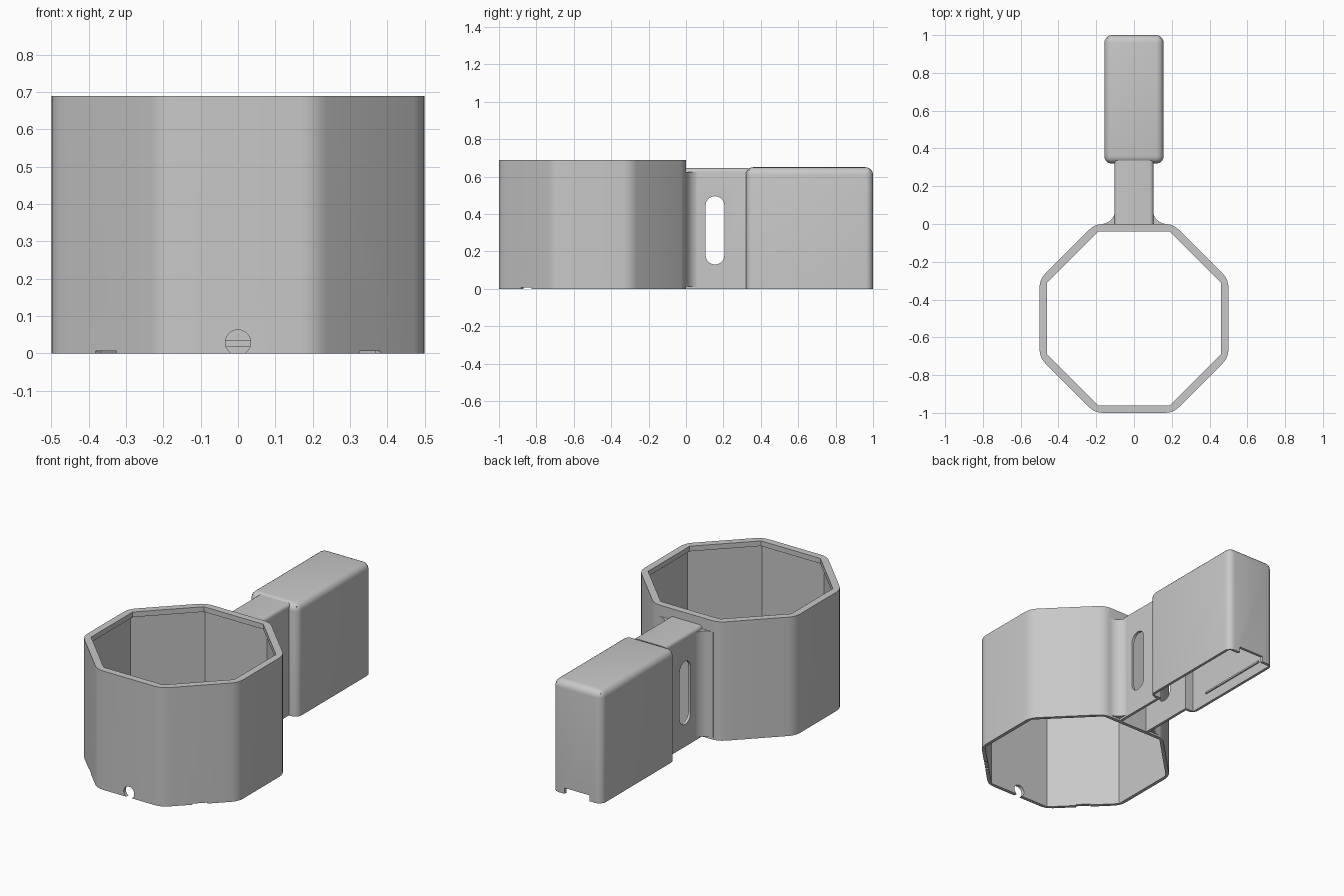
import bpy, bmesh, math
from mathutils import Vector, Matrix

if "Cube" in bpy.data.objects:
    bpy.data.objects.remove(bpy.data.objects["Cube"])

grey = bpy.data.materials.new("plain grey")
grey.diffuse_color = (0.58, 0.58, 0.58, 1)
grey.use_nodes = True
grey.node_tree.nodes["Principled BSDF"].inputs["Base Color"].default_value = grey.diffuse_color


def make(name, bm):
    bmesh.ops.recalc_face_normals(bm, faces=bm.faces)
    me = bpy.data.meshes.new(name)
    bm.to_mesh(me)
    bm.free()
    ob = bpy.data.objects.new(name, me)
    bpy.context.collection.objects.link(ob)
    me.materials.append(grey)
    return ob


def block(name, lo, hi, radius=0, pick=None, segs=5):
    """Box between two corners, with chosen edges rounded."""
    bm = bmesh.new()
    bmesh.ops.create_cube(bm, size=1)
    lo, hi = Vector(lo), Vector(hi)
    for v in bm.verts:
        v.co = Vector([(lo[i] + hi[i]) / 2 + v.co[i] * (hi[i] - lo[i]) for i in range(3)])
    if radius:
        edges = [e for e in bm.edges if pick(e)]
        bmesh.ops.bevel(bm, geom=edges, offset=radius, segments=segs, profile=0.5, affect='EDGES')
    return make(name, bm)


def prism(name, pts, z0, z1):
    """Plan outline raised from z0 to z1."""
    bm = bmesh.new()
    f = bm.faces.new([bm.verts.new((x, y, z0)) for x, y in pts])
    r = bmesh.ops.extrude_face_region(bm, geom=[f])
    bmesh.ops.translate(bm, vec=(0, 0, z1 - z0),
                        verts=[v for v in r["geom"] if isinstance(v, bmesh.types.BMVert)])
    return make(name, bm)


def rod(name, center, r, length, axis):
    bm = bmesh.new()
    bmesh.ops.create_cone(bm, cap_ends=True, segments=32, radius1=r, radius2=r, depth=length)
    bm.transform(Matrix.Translation(center) @ Matrix.Rotation(math.pi / 2, 4, axis))
    return make(name, bm)


def cut(ob, cutters, keep=False):
    for c in cutters:
        m = ob.modifiers.new("cut", 'BOOLEAN')
        m.operation, m.solver, m.object = 'DIFFERENCE', 'EXACT', c
        bpy.context.view_layer.objects.active = ob
        bpy.ops.object.modifier_apply(modifier=m.name)
    if not keep:
        for c in cutters:
            bpy.data.objects.remove(c)


def octagon(apothem, radius, segs=4):
    """Eight-sided plan outline with rounded corners."""
    pts = []
    c = (apothem - radius) / math.cos(math.pi / 8)
    for k in range(8):
        a = math.pi / 8 + k * math.pi / 4
        if radius == 0:
            pts.append((c * math.cos(a), c * math.sin(a) - 0.5))
            continue
        for s in range(segs + 1):
            b = a + (s / segs - 0.5) * math.pi / 4
            pts.append((c * math.cos(a) + radius * math.cos(b),
                        c * math.sin(a) + radius * math.sin(b) - 0.5))
    return pts


# Octagonal ring: thin wall with a thicker lip on top
ring = prism("octagonal_ring", octagon(0.5, 0.1), 0, 0.69)
cut(ring, [prism("lip_cutter", octagon(0.46, 0), 0.5, 0.8),
           prism("wall_cutter", octagon(0.48, 0), -0.1, 0.66)])
# Cable holes, rear slot and small base notches
cut(ring, [rod("front_hole", (0, -1, 0.029), 0.034, 0.2, 'X'),
           rod("side_holes", (0, -0.5, 0.029), 0.034, 1.2, 'Y'),
           block("rear_slot", (-0.05, -0.1, 0.018), (0.05, 0.05, 0.033))])
for s in (-1, 1):
    n = block("base_notch", (-0.04, -0.06, -0.02), (0.04, 0.06, 0.006))
    n.data.transform(Matrix.Translation((s * 0.35, -0.85, 0)) @ Matrix.Rotation(s * math.pi / 4, 4, 'Z'))
    cut(ring, [n])

# Neck: hollow channel, open below, with a slot through both sides
along_top = lambda e: all(v.co.z > 0.6 for v in e.verts) and abs(e.verts[0].co.x - e.verts[1].co.x) < 0.01
neck = block("neck", (-0.103, -0.01, 0), (0.103, 0.335, 0.645), 0.02, along_top)
channel = block("channel_cutter", (-0.087, 0, -0.1), (0.087, 0.4, 0.629))
upright = lambda e: abs(e.verts[0].co.z - e.verts[1].co.z) < 0.01 and abs(e.verts[0].co.x - e.verts[1].co.x) > 0.1
slot = block("slot_cutter", (-0.3, 0.105, 0.13), (0.3, 0.205, 0.495), 0.0495, upright, 8)
cut(neck, [channel], keep=True)
cut(neck, [slot])

# Concave fillets joining the neck to the ring
fillets = []
for s, side in ((-1, "left"), (1, "right")):
    r = 0.075
    pts = [(s * 0.095, -0.01)]
    for i in range(9):
        a = math.pi / 2 * i / 8
        pts.append((s * (0.1 + r - r * math.cos(a)), r - r * math.sin(a)))
    pts = [(s * 0.095, r)] + pts[1:] + [(s * (0.1 + r), -0.01), (s * 0.095, -0.01)]
    fillets.append(prism(side + "_fillet", pts, 0.012, 0.625))

# Handle box: rounded shell open below, with a rear notch
not_base = lambda e: any(v.co.z > 0.1 for v in e.verts)
box = block("handle_box", (-0.157, 0.32, 0), (0.157, 1.0, 0.65), 0.04, not_base)
cut(box, [block("box_cavity", (-0.141, 0.336, -0.1), (0.141, 0.984, 0.634)), channel,
          block("rear_notch", (-0.08, 0.9, -0.1), (0.08, 1.1, 0.034))])

# Retaining ribs inside the box
ribs = []
for s, side in ((-1, "left"), (1, "right")):
    x = sorted((s * 0.145, s * 0.133))
    ribs.append(block(side + "_rib", (x[0], 0.45, 0.06), (x[1], 0.9, 0.07)))

# Smooth the rounded corners, keep the edges sharp
bpy.ops.object.select_all(action='DESELECT')
for ob in [ring, neck, box] + fillets:
    ob.select_set(True)
bpy.context.view_layer.objects.active = ring
bpy.ops.object.shade_smooth_by_angle(angle=math.radians(30))
